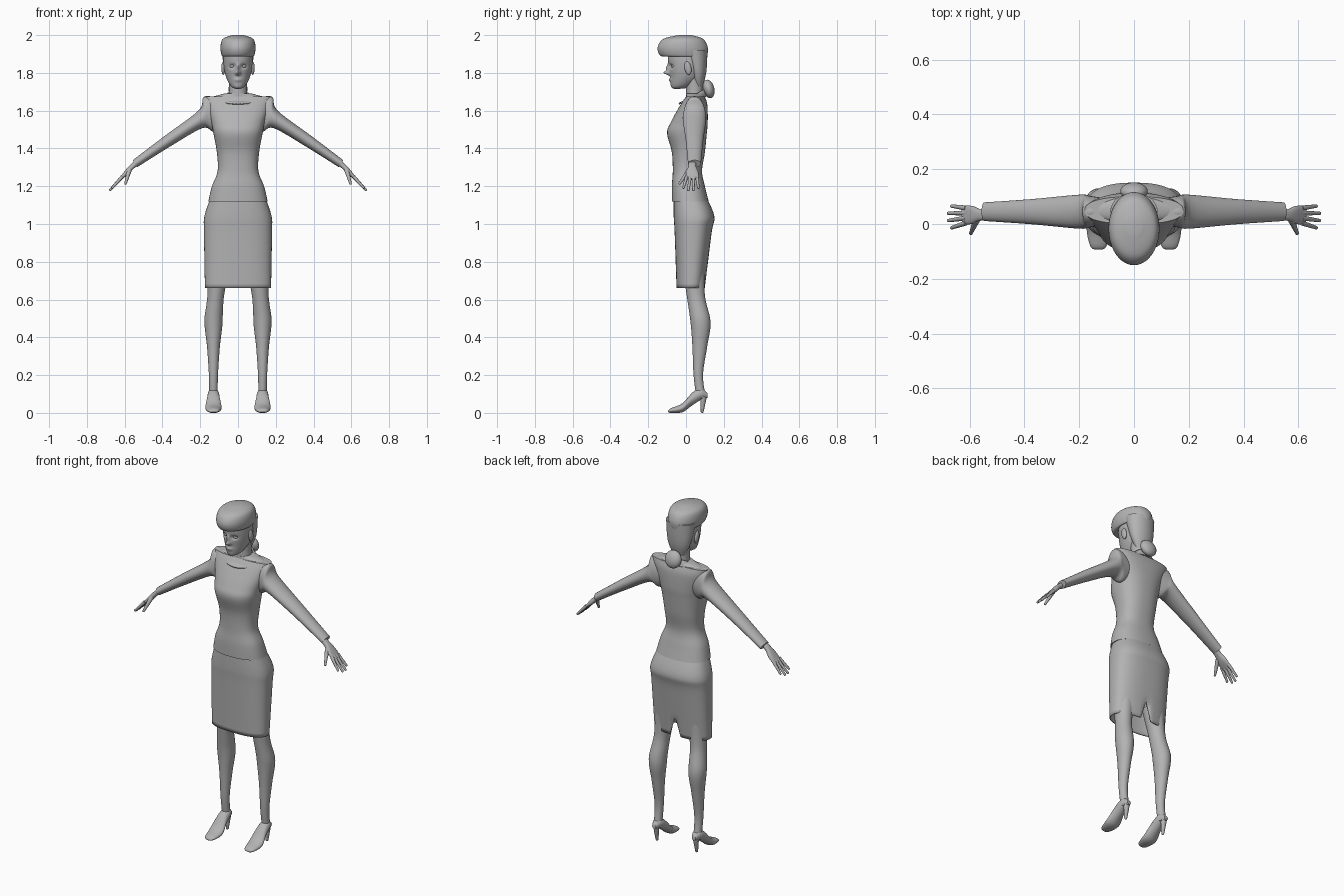
import bpy, bmesh, math
from mathutils import Vector

default_cube = bpy.data.objects.get("Cube")
if default_cube:
    bpy.data.objects.remove(default_cube, do_unlink=True)

clay = bpy.data.materials.new("plain_grey")
clay.use_nodes = True
GREY = (0.45, 0.45, 0.45, 1)
clay.diffuse_color = GREY
clay.node_tree.nodes["Principled BSDF"].inputs["Base Color"].default_value = GREY


def finish(name, bm, thickness=0):
    """Turn a bmesh into a smooth shaded object."""
    bmesh.ops.recalc_face_normals(bm, faces=bm.faces)
    mesh = bpy.data.meshes.new(name)
    bm.to_mesh(mesh)
    bm.free()
    mesh.materials.append(clay)
    obj = bpy.data.objects.new(name, mesh)
    bpy.context.collection.objects.link(obj)
    bpy.ops.object.select_all(action="DESELECT")
    obj.select_set(True)
    bpy.context.view_layer.objects.active = obj
    bpy.ops.object.shade_smooth_by_angle(angle=math.radians(50))
    if thickness:
        solid = obj.modifiers.new("thickness", "SOLIDIFY")
        solid.thickness = thickness
    return obj


def spline(rows, steps):
    """Pass a smooth curve through the rows of numbers."""
    padded = [rows[0], *rows, rows[-1]]
    result = []
    for before, start, end, after in zip(padded, padded[1:], padded[2:], padded[3:]):
        for k in range(steps):
            t = k / steps
            point = []
            for a, b, c, d in zip(before, start, end, after):
                leave, arrive = (c - a) / 2, (d - b) / 2
                ease = t * t * (3 - 2 * t)
                point.append(b + (c - b) * ease + leave * t * (1 - t) ** 2 - arrive * t * t * (1 - t))
            result.append(point)
    return result + [list(rows[-1])]


def level(z, front, back, half):
    """Horizontal ring given by its front, back and half width."""
    return (front, z, back, z, half)


def loft(name, rows, across="x", centre=0, side=1, power=2, segments=32, steps=4,
         caps=True, shape=None, thickness=0):
    """Skin oval rings; each row holds two opposite outline points and the half width across."""
    bm = bmesh.new()
    rings = []
    for a, b, c, d, half in spline(rows, steps):
        ring = []
        for i in range(segments):
            angle = math.tau * i / segments
            u, w = (math.copysign(abs(f) ** (2 / power), f) for f in (math.cos(angle), math.sin(angle)))
            along, up = (a + c + u * (a - c)) / 2, (b + d + u * (b - d)) / 2
            wide = centre + w * half
            p = Vector((wide, along, up)) if across == "x" else Vector((along, wide, up))
            if shape:
                shape(p)
            p.x *= side
            ring.append(bm.verts.new(p))
        rings.append(ring)
    for low, high in zip(rings, rings[1:]):
        for i in range(segments):
            j = (i + 1) % segments
            bm.faces.new((low[i], low[j], high[j], high[i]))
    if caps:
        bm.faces.new(rings[0])
        bm.faces.new(rings[-1])
    return finish(name, bm, thickness)


def rod(name, start, end, thick, thin):
    """Tapered round rod with a rounded tip."""
    start, end = Vector(start), Vector(end)
    bm = bmesh.new()
    bmesh.ops.create_cone(bm, cap_ends=True, segments=12, radius1=thick, radius2=thin, depth=(end - start).length)
    tip = [e for e in bm.edges if all(v.co.z > 0 for v in e.verts)]
    bmesh.ops.bevel(bm, geom=tip, offset=thin * 0.8, segments=3, profile=0.5, affect="EDGES")
    bm.transform((end - start).to_track_quat("Z", "Y").to_matrix().to_4x4())
    bmesh.ops.translate(bm, verts=bm.verts, vec=(start + end) / 2)
    return finish(name, bm)


def ball(name, centre, size, tilt=0):
    """Stretched sphere, tilted about the sideways axis."""
    bm = bmesh.new()
    bmesh.ops.create_uvsphere(bm, u_segments=24, v_segments=16, radius=1)
    bmesh.ops.scale(bm, verts=bm.verts, vec=size)
    obj = finish(name, bm)
    obj.location = centre
    obj.rotation_euler.x = tilt
    return obj


# Skirt with a pointed slit at the back
def cut_slit(p):
    slit_top, slit_half_width = 0.77, 0.035
    if p.y > 0 and p.z < slit_top:
        p.z += max(0, 1 - abs(p.x) / slit_half_width) * (slit_top - p.z)


loft("skirt", [level(0.66, -0.05, 0.1, 0.175), level(0.95, -0.06, 0.135, 0.18), level(1.04, -0.065, 0.15, 0.178),
               level(1.14, -0.065, 0.11, 0.145)],
     power=2.5, segments=96, steps=8, caps=False, shape=cut_slit, thickness=0.006)

# Jacket body, ending in square shoulders
loft("jacket", [level(1.12, -0.075, 0.12, 0.157), level(1.2, -0.075, 0.1, 0.138), level(1.28, -0.07, 0.085, 0.108),
                level(1.38, -0.075, 0.1, 0.112), level(1.48, -0.1, 0.11, 0.13), level(1.54, -0.08, 0.115, 0.142),
                level(1.63, -0.03, 0.113, 0.17), level(1.675, 0, 0.1, 0.18)],
     power=2.4, segments=48, steps=6)
loft("shoulder_slope", [level(1.67, 0, 0.1, 0.15), level(1.69, 0, 0.1, 0.075)])
loft("collar", [(-0.04, 1.64, 0.11, 1.675, 0.1), (0, 1.66, 0.1, 1.715, 0.056)], caps=False, thickness=0.008)
loft("neck", [level(1.62, 0, 0.09, 0.055), level(1.7, 0, 0.09, 0.047), level(1.79, 0, 0.09, 0.05)])


# Face: a smooth head with raised and sunken features
def bump(p, x, z, spread_x, spread_z, push):
    p.y -= push * math.exp(-((abs(p.x) - x) / spread_x) ** 2 - ((p.z - z) / spread_z) ** 2)


def sculpt_face(p):
    if p.y < 0:
        eye_x, eye_z = 0.03, 1.835
        bump(p, eye_x, eye_z, 0.016, 0.011, -0.014)
        for name, z, width, height, push in (("nose_tip", 1.8, 0.012, 0.011, 0.03), ("nose_bridge", 1.825, 0.01, 0.02, 0.015),
                                             ("lips", 1.763, 0.02, 0.01, 0.008)):
            bump(p, 0, z, width, height, push)


loft("head", [(-0.05, 1.714, 0.01, 1.72, 0.015), (-0.078, 1.725, 0.04, 1.74, 0.04), level(1.78, -0.084, 0.08, 0.064),
              level(1.84, -0.092, 0.1, 0.076), level(1.9, -0.094, 0.1, 0.075), level(1.95, -0.06, 0.08, 0.06)],
     segments=96, steps=12, shape=sculpt_face)

# Hair: rolled fringe and crown, nape and low bun
loft("hair_crown", [level(1.89, -0.09, 0.1, 0.07), level(1.89, -0.135, 0.112, 0.085), level(1.935, -0.15, 0.115, 0.093),
                    level(1.98, -0.12, 0.09, 0.08), level(2, -0.04, 0.03, 0.03)],
     segments=48, steps=6)
loft("hair_nape", [level(1.72, 0.05, 0.085, 0.035), level(1.8, 0.02, 0.107, 0.07), level(1.92, -0.02, 0.114, 0.086)])
ball("hair_bun", (0, 0.12, 1.715), (0.05, 0.03, 0.05), 0.25)

for side, label in ((1, "left"), (-1, "right")):
    ball(label + "_eye", (side * 0.03, -0.066, 1.835), (0.014, 0.012, 0.009))
    ball(label + "_ear", (side * 0.078, 0.01, 1.825), (0.01, 0.018, 0.036), 0.2)

    # Sleeve, from the shoulder point to the cuff
    loft(label + "_sleeve", [(0.12, 1.672, 0.1, 1.5, 0.05), (0.182, 1.672, 0.135, 1.49, 0.057),
                             (0.21, 1.6, 0.19, 1.507, 0.062), (0.39, 1.465, 0.355, 1.413, 0.046),
                             (0.557, 1.338, 0.535, 1.3, 0.034)],
         across="y", centre=0.045, side=side, steps=6)

    # Hand with evenly fanned fingers
    loft(label + "_palm", [(0.535, 1.343, 0.52, 1.318, 0.02), (0.572, 1.312, 0.553, 1.292, 0.021),
                           (0.6, 1.28, 0.582, 1.262, 0.033), (0.63, 1.24, 0.618, 1.234, 0.034)],
         across="y", centre=0.033, side=side, power=2.5)
    for i, finger in enumerate(("little", "ring", "middle", "index")):
        shorter = abs(i - 1.5) * 0.012
        rod(f"{label}_{finger}_finger", (side * 0.613, 0.058 - 0.018 * i, 1.25),
            (side * (0.687 - shorter), 0.066 - 0.027 * i, 1.17 + shorter), 0.0095, 0.006)
    rod(label + "_thumb", (side * 0.575, 0.015, 1.285), (side * 0.597, -0.037, 1.21), 0.013, 0.006)

    # Leg, leaning slightly inward above the knee
    def lean(p):
        p.x -= max(0, p.z - 0.5) * 0.1

    loft(label + "_leg", [level(0.08, 0.055, 0.105, 0.022), level(0.2, 0.04, 0.09, 0.024), level(0.35, 0.034, 0.112, 0.034),
                          level(0.48, 0.024, 0.13, 0.048), level(0.62, 0.004, 0.1, 0.044), level(0.78, -0.02, 0.1, 0.06)],
         centre=0.13, side=side, steps=6, shape=lean)

    # High heeled shoe, from toe to heel
    loft(label + "_shoe", [(-0.094, 0.012, -0.094, 0.004, 0.012), (-0.08, 0.025, -0.08, 0, 0.03),
                           (-0.02, 0.05, -0.02, 0.003, 0.043), (0.036, 0.11, 0.025, 0.034, 0.034),
                           (0.08, 0.13, 0.08, 0.07, 0.028), (0.114, 0.105, 0.114, 0.08, 0.012)],
         centre=0.13, side=side)
    rod(label + "_heel", (side * 0.13, 0.093, 0.085), (side * 0.13, 0.085, 0), 0.017, 0.007)
